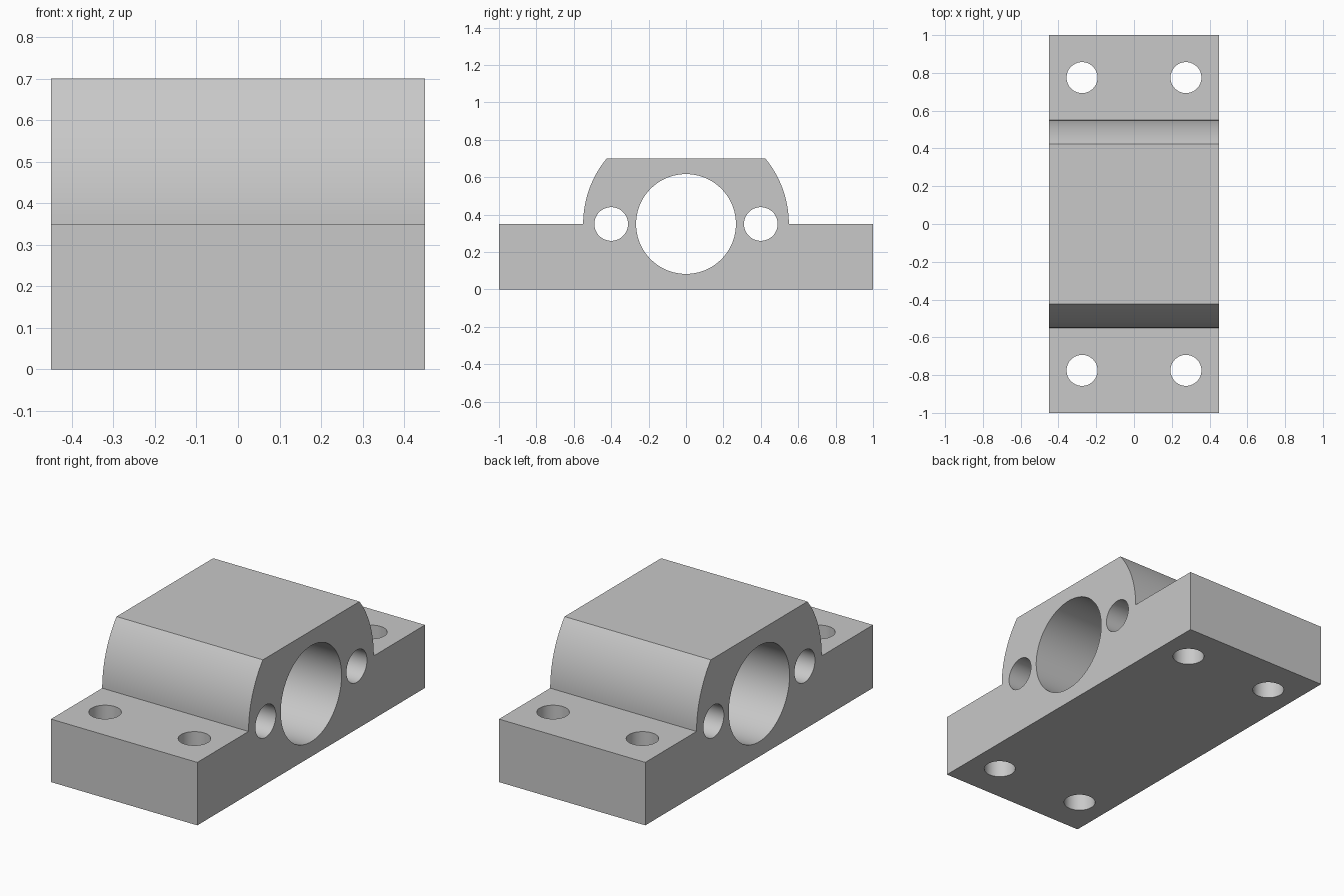
import bpy, bmesh, math

if "Cube" in bpy.data.objects:
    bpy.data.objects.remove(bpy.data.objects["Cube"])

W, H, MID, R = 0.45, 0.70, 0.35, 0.55   # half width, height, bore axis height, hub radius

grey = bpy.data.materials.new("grey metal")
grey.diffuse_color = (0.58, 0.58, 0.58, 1)
grey.use_nodes = True
grey.node_tree.nodes["Principled BSDF"].inputs["Base Color"].default_value = grey.diffuse_color


def hole_cutter(name, location, radius, depth, along_x):
    bpy.ops.mesh.primitive_cylinder_add(
        vertices=96 if radius > 0.2 else 64, radius=radius, depth=depth, location=location,
        rotation=(0, math.pi / 2 if along_x else 0, 0))
    cutter = bpy.context.object
    cutter.name = name
    cutter.data.materials.append(grey)
    cutter.hide_render = True
    cutter.display_type = 'WIRE'
    return cutter


# Side profile (y, z): flat feet with a round hub cut flat on top
top_angle = math.asin((H - MID) / R)
arc = [(R * math.cos(top_angle * i / 20), MID + R * math.sin(top_angle * i / 20))
       for i in range(21)]
right = [(1, 0), (1, MID)] + arc
profile = right + [(-y, z) for y, z in reversed(right)]

# Extrude the profile across the width
bm = bmesh.new()
face = bm.faces.new([bm.verts.new((-W, y, z)) for y, z in profile])
ext = bmesh.ops.extrude_face_region(bm, geom=[face])
bmesh.ops.translate(bm, vec=(2 * W, 0, 0),
                    verts=[g for g in ext["geom"] if isinstance(g, bmesh.types.BMVert)])
bmesh.ops.recalc_face_normals(bm, faces=bm.faces)
mesh = bpy.data.meshes.new("bearing_block")
bm.to_mesh(mesh)
bm.free()
mesh.materials.append(grey)
block = bpy.data.objects.new("bearing_block", mesh)
bpy.context.collection.objects.link(block)

# Main bore, side holes and foot bolt holes
cutters = [hole_cutter("bore_cutter", (0, 0, MID), 0.267, 1.2, True)]
for sy in (-1, 1):
    cutters.append(hole_cutter("side_hole_cutter", (0, sy * 0.4, MID), 0.09, 1.2, True))
    for sx in (-1, 1):
        cutters.append(hole_cutter("bolt_hole_cutter", (sx * 0.275, sy * 0.775, 0.2),
                                   0.082, 0.8, False))
for cutter in cutters:
    mod = block.modifiers.new(cutter.name, 'BOOLEAN')
    mod.operation = 'DIFFERENCE'
    mod.solver = 'EXACT'
    mod.object = cutter

# Apply the cuts, drop the cutters and smooth the round faces
bpy.ops.object.select_all(action='DESELECT')
block.select_set(True)
bpy.context.view_layer.objects.active = block
for mod in list(block.modifiers):
    bpy.ops.object.modifier_apply(modifier=mod.name)
for cutter in cutters:
    bpy.data.objects.remove(cutter)
bpy.ops.object.shade_smooth_by_angle(angle=math.radians(20))
